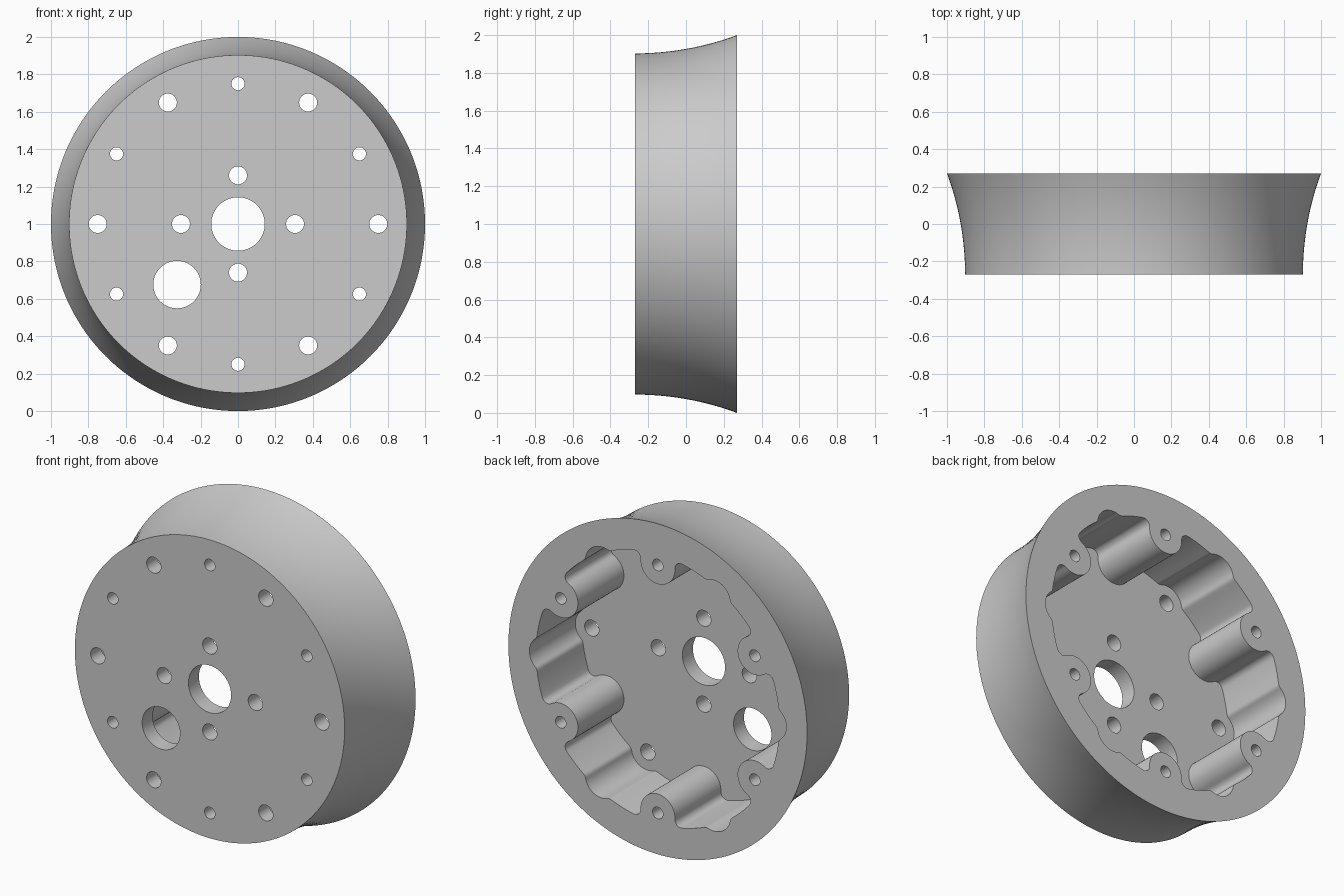
import bpy, bmesh
from math import sin, cos, acos, atan2, pi, radians, sqrt

cube = bpy.data.objects.get("Cube")
if cube:
    bpy.data.objects.remove(cube, do_unlink=True)

HALF = 0.27            # half of the wheel width
FRONT_R, BACK_R = 0.903, 1.0
FLOOR = -0.17          # inner face of the front web
BOLT_R = 0.75          # bolt circle
BOSS, LOBE, WALL, FILLET = 0.115, 0.11, 0.815, 0.04

grey = bpy.data.materials.new("plain grey")
grey.use_nodes = True
grey.diffuse_color = (0.6, 0.6, 0.6, 1)
grey.node_tree.nodes["Principled BSDF"].inputs["Base Color"].default_value = (0.6, 0.6, 0.6, 1)


def polar(r, a):
    return (r * cos(a), r * sin(a))


def arc(centre, r, a0, a1, n):
    return [(centre[0] + r * cos(a0 + (a1 - a0) * i / n),
             centre[1] + r * sin(a0 + (a1 - a0) * i / n)) for i in range(n + 1)]


def circle(centre, r, n):
    return arc(centre, r, 0, 2 * pi, n)[:-1]


def loft(bm, sections):
    """Closed solid through (y, outline) sections along the axle."""
    rings = [[bm.verts.new((x, y, z + 1)) for x, z in pts] for y, pts in sections]
    n = len(rings[0])
    for a, b in zip(rings, rings[1:]):
        for i in range(n):
            bm.faces.new((a[i], a[(i + 1) % n], b[(i + 1) % n], b[i]))
    bm.faces.new(rings[0])
    bm.faces.new(rings[-1])


def make(name, solids):
    bm = bmesh.new()
    for sections in solids:
        loft(bm, sections)
    bmesh.ops.recalc_face_normals(bm, faces=bm.faces)
    mesh = bpy.data.meshes.new(name)
    bm.to_mesh(mesh)
    bm.free()
    mesh.materials.append(grey)
    obj = bpy.data.objects.new(name, mesh)
    bpy.context.collection.objects.link(obj)
    return obj


def pocket_outline():
    """Scalloped outline: six bosses pointing in, six lobes pointing out."""
    def corner(d, reach):      # angle at the axle between bolt and fillet centre
        return acos((BOLT_R ** 2 + d ** 2 - reach ** 2) / (2 * BOLT_R * d))
    inner, outer = WALL - FILLET, WALL + FILLET
    a = corner(inner, BOSS + FILLET)
    b = pi / 6 - corner(outer, LOBE + FILLET)
    boss, lobe = (BOLT_R, 0), polar(BOLT_R, pi / 6)
    f, g = polar(inner, a), polar(outer, b)
    t = atan2(f[1] - boss[1], f[0] - boss[0])
    u = atan2(lobe[1] - g[1], lobe[0] - g[0])
    half = arc(boss, BOSS, pi, t, 12)
    half += arc(f, FILLET, t + pi, a + 2 * pi, 8)[1:]
    half += arc((0, 0), WALL, a, b, 6)[1:]
    half += arc(g, FILLET, b + pi, u, 6)[1:]
    half += arc(lobe, LOBE, u + pi, 2 * pi + pi / 6, 8)[1:]
    # mirror the half sector about the boss, then repeat it six times
    sector = [(x, -z) for x, z in half[:0:-1]] + half[:-1]
    out = []
    for k in range(6):
        s = pi / 2 + k * pi / 3
        out += [(x * cos(s) - z * sin(s), x * sin(s) + z * cos(s)) for x, z in sector]
    return out


# flared body with a concave outer surface
bow = ((2 * HALF) ** 2 + (BACK_R - FRONT_R) ** 2) / (2 * (BACK_R - FRONT_R))
steps = 12
profile = []
for i in range(steps + 1):
    d = 2 * HALF * i / steps
    profile.append((d - HALF, circle((0, 0), FRONT_R + bow - sqrt(bow ** 2 - d ** 2), 192)))
wheel = make("wheel_body", [profile])

# rear pocket and through holes
pocket = make("pocket_cutter", [[(FLOOR, pocket_outline()), (HALF + 0.1, pocket_outline())]])
holes = [((0, 0), 0.143), ((-0.326, -0.324), 0.127)]
for s in (-1, 1):
    holes += [((0.305 * s, 0), 0.048), ((0, 0.26 * s), 0.048)]
for k in range(6):
    holes.append((polar(BOLT_R, k * pi / 3), 0.048))
    holes.append((polar(BOLT_R, k * pi / 3 + pi / 6), 0.035))
drills = make("hole_cutter", [[(y, circle(c, r, 48)) for y in (-0.4, 0.4)] for c, r in holes])

bpy.ops.object.select_all(action='DESELECT')
bpy.context.view_layer.objects.active = wheel
wheel.select_set(True)
for cutter in (pocket, drills):
    cutter.hide_render = True
    mod = wheel.modifiers.new(cutter.name, 'BOOLEAN')
    mod.operation = 'DIFFERENCE'
    mod.solver = 'EXACT'
    mod.object = cutter
    bpy.ops.object.modifier_apply(modifier=mod.name)
    bpy.data.objects.remove(cutter, do_unlink=True)

bpy.ops.object.shade_smooth_by_angle(angle=radians(30))
